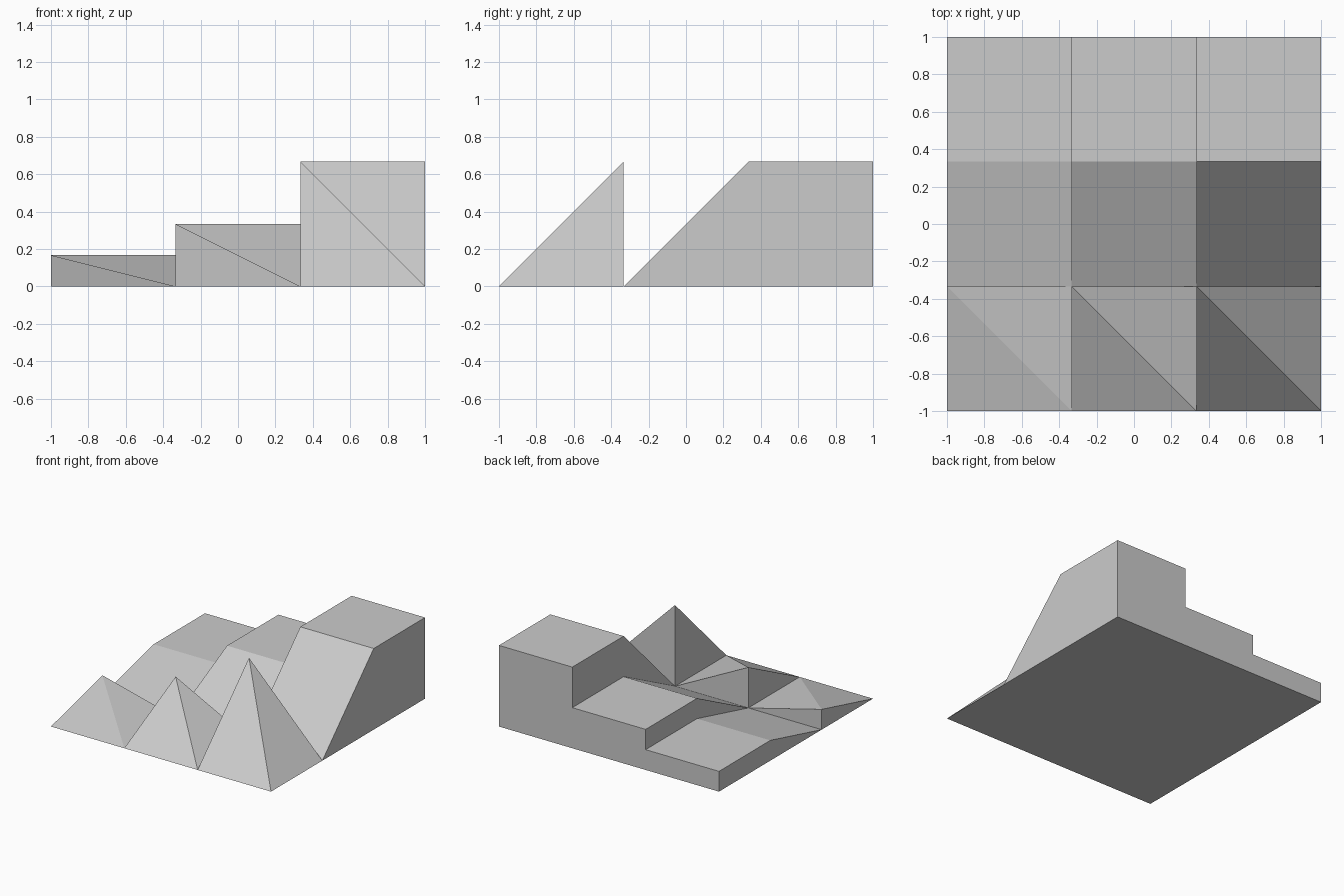
import bpy
import bmesh

if "Cube" in bpy.data.objects:
    bpy.data.objects.remove(bpy.data.objects["Cube"])

T = 1 / 3                      # tile boundary; tiles are 2/3 wide
HEIGHTS = [1 / 6, 1 / 3, 2 / 3]


def make(name, faces):
    """Mesh object from outward-wound polygons, shared corners welded."""
    bm = bmesh.new()
    for pts in faces:
        bm.faces.new([bm.verts.new(p) for p in pts])
    bmesh.ops.remove_doubles(bm, verts=bm.verts, dist=1e-5)
    mesh = bpy.data.meshes.new(name)
    bm.to_mesh(mesh)
    bm.free()
    obj = bpy.data.objects.new(name, mesh)
    bpy.context.collection.objects.link(obj)
    return obj


def side(x, profile):
    return [(x, y, z) for y, z in profile]


# Flat underside shared by all tiles
make("base", [[(-1, -1, 0), (-1, 1, 0), (1, 1, 0), (1, -1, 0)]])

previous = 0
for i, h in enumerate(HEIGHTS):
    x0, x1 = -1 + i * 2 * T, -1 + (i + 1) * 2 * T

    # Ramp rising to a level block; side walls only where exposed
    faces = [
        [(x0, -T, 0), (x1, -T, 0), (x1, T, h), (x0, T, h)],
        [(x0, T, h), (x1, T, h), (x1, 1, h), (x0, 1, h)],
        [(x1, 1, 0), (x0, 1, 0), (x0, 1, h), (x1, 1, h)],
        side(x0, [(-T, 0), (T, h), (1, h), (1, previous), (T, previous)]),
    ]
    if i == len(HEIGHTS) - 1:
        faces.append(side(x1, [(-T, 0), (1, 0), (1, h), (T, h)]))
    make(f"ramp_block_{i + 1}", faces)

    # Corner slope: quarter pyramid with its peak at the back left
    peak, a, b = (x0, -T, h), (x0, -1, 0), (x1, -1, 0)
    c, d = (x1, -T, 0), (x0, -T, 0)
    ring = [a, b, c, d]
    make(f"corner_slope_{i + 1}",
         [[ring[k], ring[(k + 1) % 4], peak] for k in range(4)])
    previous = h
